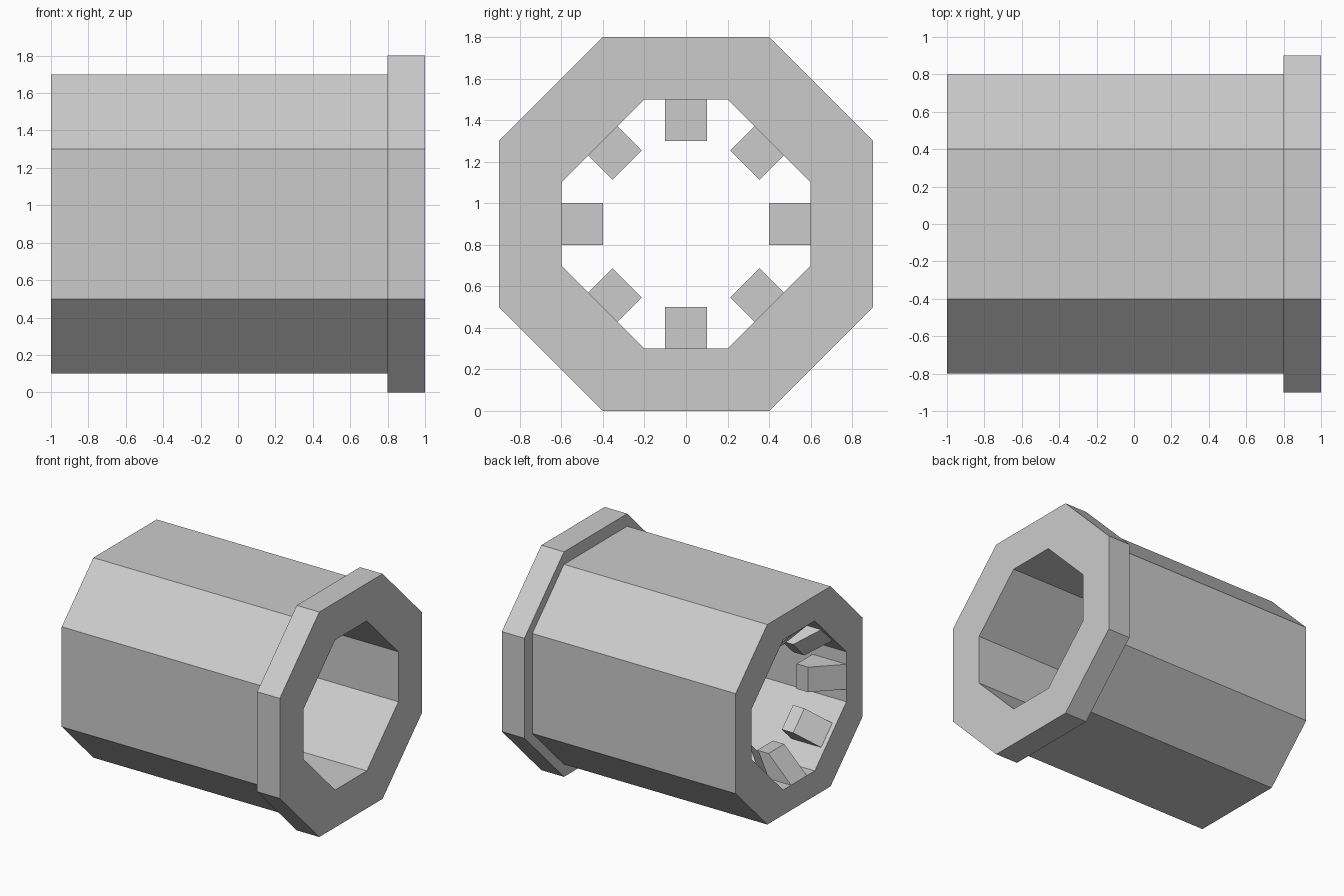
import bpy, bmesh
from math import pi
from mathutils import Matrix

if "Cube" in bpy.data.objects:
    bpy.data.objects.remove(bpy.data.objects["Cube"])

AXIS_Z = 0.9  # height of the tube's axis


def finish(name, bm):
    bmesh.ops.recalc_face_normals(bm, faces=bm.faces[:])
    mesh = bpy.data.meshes.new(name)
    bm.to_mesh(mesh)
    bm.free()
    obj = bpy.data.objects.new(name, mesh)
    obj.location.z = AXIS_Z
    bpy.context.collection.objects.link(obj)
    return obj


def octagon(bm, x, near, far):
    """Ring of 8 vertices around the x axis with chamfered corners."""
    pts = [(far, -near), (far, near), (near, far), (-near, far),
           (-far, near), (-far, -near), (-near, -far), (near, -far)]
    return [bm.verts.new((x, y, z)) for y, z in pts]


# Hollow octagonal tube with a flange at the right end: a closed loop of rings
bm = bmesh.new()
sections = [(-1, 0.2, 0.6), (-1, 0.4, 0.8), (0.8, 0.4, 0.8),
            (0.8, 0.4, 0.9), (1, 0.4, 0.9), (1, 0.2, 0.6)]
rings = [octagon(bm, *s) for s in sections]
for a, b in zip(rings, rings[1:] + rings[:1]):
    for i in range(8):
        j = (i + 1) % 8
        quad = list(dict.fromkeys((a[i], a[j], b[j], b[i])))
        bm.faces.new(quad)
# The flange step's top and bottom edges share no points, so every quad is valid
finish("flanged_tube", bm)

# Ramped catches inside the left end, one per wall
catch_profile = [(-1, 0.6), (-0.8, 0.4), (-0.7, 0.4), (-0.7, 0.6)]
for k in range(8):
    bm = bmesh.new()
    base = bm.faces.new([bm.verts.new((x, -0.1, r)) for x, r in catch_profile])
    ext = bmesh.ops.extrude_face_region(bm, geom=[base], use_keep_orig=True)
    verts = [g for g in ext["geom"] if isinstance(g, bmesh.types.BMVert)]
    bmesh.ops.translate(bm, verts=verts, vec=(0, 0.2, 0))
    bm.transform(Matrix.Rotation(k * pi / 4, 4, 'X'))
    finish(f"inner_catch_{k + 1}", bm)
